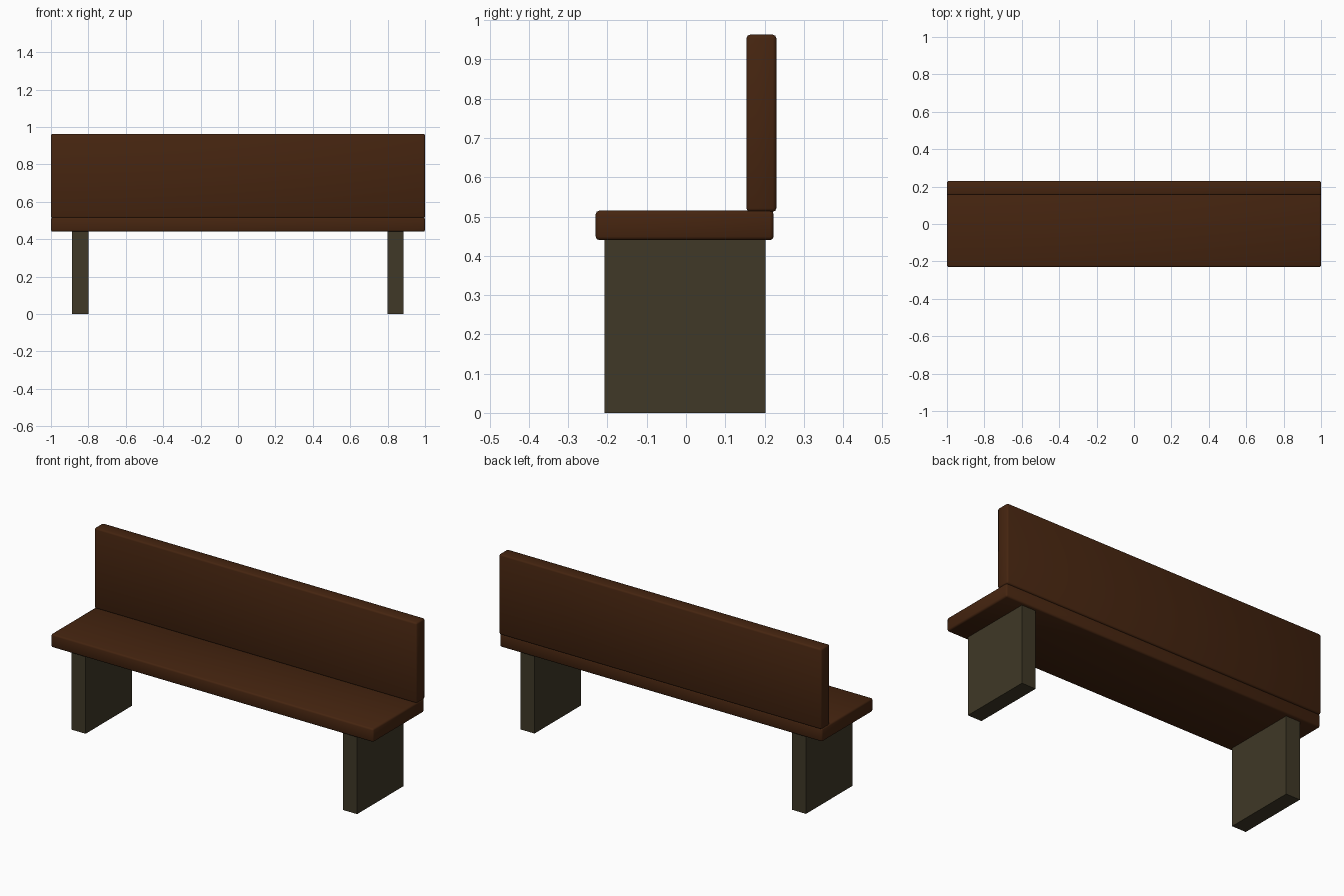
import bpy
import math

if "Cube" in bpy.data.objects:
    bpy.data.objects.remove(bpy.data.objects["Cube"])


def material(name, rgb):
    m = bpy.data.materials.new(name)
    m.diffuse_color = (*rgb, 1.0)
    m.use_nodes = True
    m.node_tree.nodes["Principled BSDF"].inputs["Base Color"].default_value = m.diffuse_color
    return m


WOOD = material("dark_wood", (0.060, 0.018, 0.005))
STONE = material("olive_stone", (0.050, 0.040, 0.020))


def box(name, lo, hi, mat, bevel=0.0):
    """Axis-aligned block between two corners, optionally with rounded edges."""
    bpy.ops.mesh.primitive_cube_add(size=1)
    ob = bpy.context.object
    ob.name = name
    for v in ob.data.vertices:
        v.co = [a + (b - a) * (c + 0.5) for a, b, c in zip(lo, hi, v.co)]
    ob.data.materials.append(mat)
    if bevel:
        mod = ob.modifiers.new("rounded_edges", 'BEVEL')
        mod.width = bevel
        mod.segments = 2
        bpy.ops.object.modifier_apply(modifier=mod.name)
        bpy.ops.object.shade_smooth_by_angle(angle=math.radians(60))
    return ob


# Planks
box("seat", (-1, -0.23, 0.44), (1, 0.223, 0.515), WOOD, 0.009)
box("backrest", (-1, 0.154, 0.512), (1, 0.23, 0.963), WOOD, 0.009)

# Slab legs
for side, x0, x1 in (("left", -0.887, -0.80), ("right", 0.798, 0.885)):
    box(side + "_leg", (x0, -0.208, 0), (x1, 0.203, 0.441), STONE)
